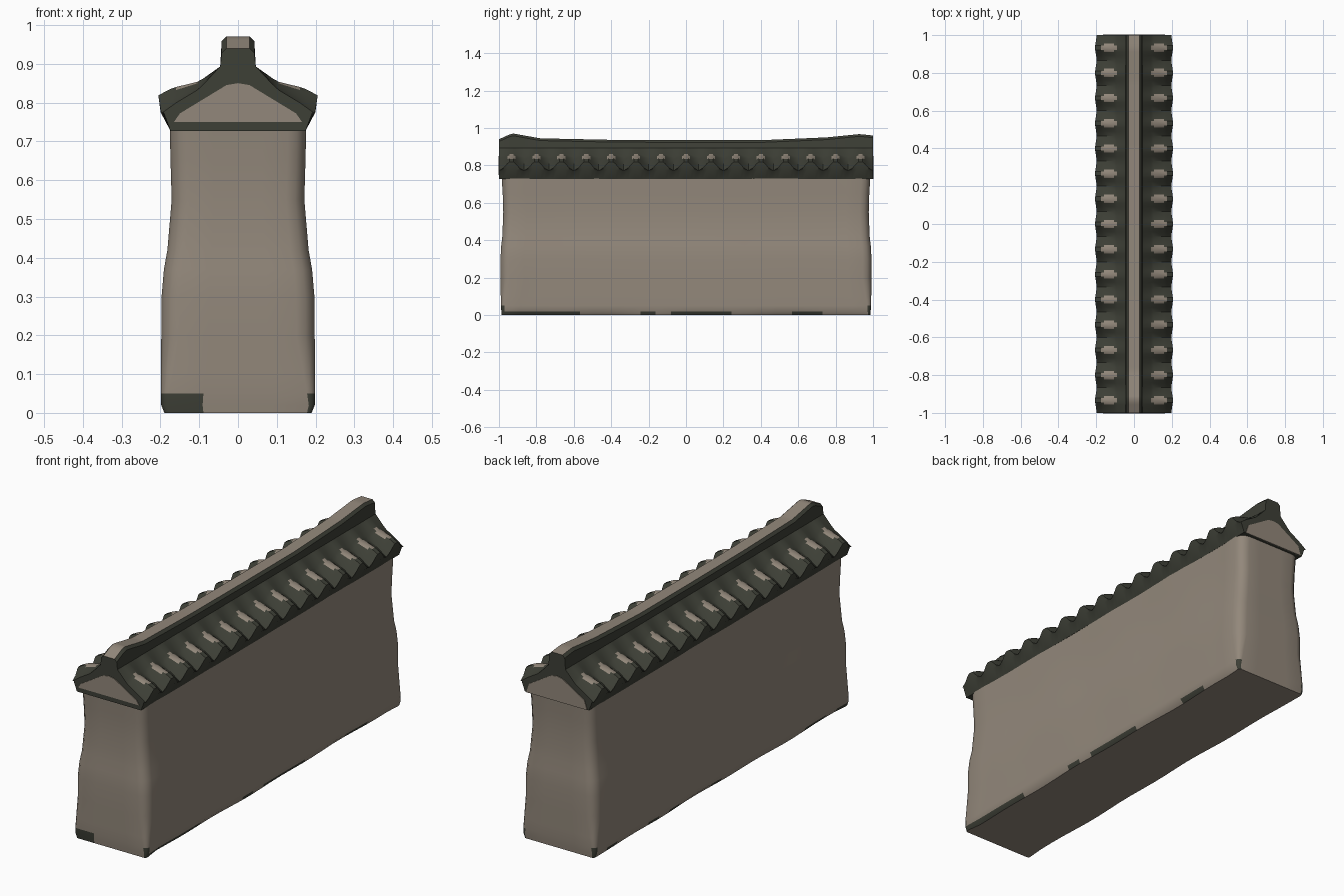
import bpy, bmesh, math, random
from mathutils import Vector

if "Cube" in bpy.data.objects:
    bpy.data.objects.remove(bpy.data.objects["Cube"])

random.seed(4)


def material(name, rgb):
    m = bpy.data.materials.new(name)
    m.diffuse_color = (*rgb, 1)
    m.use_nodes = True
    m.node_tree.nodes["Principled BSDF"].inputs["Base Color"].default_value = m.diffuse_color
    return m


STONE = material("warm grey plaster", (0.29, 0.245, 0.197))
TILE = material("dark grey green tile", (0.047, 0.050, 0.037))


def lerp_table(table, t):
    for (a, va), (b, vb) in zip(table, table[1:]):
        if t <= b:
            return va + (vb - va) * (t - a) / (b - a)
    return table[-1][1]


def loft(name, rings, rule, mats=(STONE, TILE), cap_index=0):
    """Skin closed rings; rule(face centre) gives the material index."""
    bm = bmesh.new()
    vs = [[bm.verts.new(p) for p in ring] for ring in rings]
    n = len(vs[0])
    for a, b in zip(vs, vs[1:]):
        for i in range(n):
            j = (i + 1) % n
            f = bm.faces.new((a[i], a[j], b[j], b[i]))
            f.material_index = rule(f.calc_center_median())
    for ring in (vs[0], vs[-1]):
        bm.faces.new(ring).material_index = cap_index
    bmesh.ops.recalc_face_normals(bm, faces=bm.faces)
    me = bpy.data.meshes.new(name)
    bm.to_mesh(me)
    bm.free()
    for m in mats:
        me.materials.append(m)
    ob = bpy.data.objects.new(name, me)
    bpy.context.collection.objects.link(ob)
    return ob


def smooth(ob, degrees):
    bpy.ops.object.select_all(action='DESELECT')
    ob.select_set(True)
    bpy.context.view_layer.objects.active = ob
    bpy.ops.object.shade_smooth_by_angle(angle=math.radians(degrees))


# Wall body: rounded rectangles stacked up, pinched at mid height
WIDTH = [(0, .190), (.02, .198), (.05, .199), (.3, .197), (.37, .191),
         (.42, .182), (.55, .171), (.65, .174), (.74, .176)]
LENGTH = [(0, .985), (.05, .99), (.3, .992), (.37, .988), (.42, .982),
          (.55, .977), (.65, .98), (.74, .986)]


def wall_ring(z):
    w, l = lerp_table(WIDTH, z), lerp_table(LENGTH, z)
    r = .012 + .035 * min(1, z / .2)
    pts = []
    for k, (sx, sy) in enumerate([(1, -1), (1, 1), (-1, 1), (-1, -1)]):
        for s in range(4):
            a = math.radians(-90 + 90 * k + 30 * s)
            pts.append(Vector((sx * (w - r) + r * math.cos(a), sy * (l - r) + r * math.sin(a), z)))
    out = []
    for i, p in enumerate(pts):
        out.append(p)
        if i % 4 == 3:
            q = pts[(i + 1) % 16]
            steps = 24 if abs(q.y - p.y) > 1 else 4
            out += [p.lerp(q, s / steps) for s in range(1, steps)]
    # Worn, slightly wavy long sides and chipped foot
    for p in out:
        if abs(p.y) < .9:
            depth = .012 if z < .01 else .003
            wave = .5 + .5 * math.sin(9 * p.y + 5 * z) * math.cos(4 * p.y + math.copysign(1, p.x))
            p.x -= math.copysign(depth * wave, p.x) if abs(p.x) > .1 else 0
    return out


def wall_rule(c):
    corner = abs(c.x) > .15 and abs(c.y) > .95
    if c.z < .05 and corner:
        return 1
    if c.z < .04 and c.y < -.95 and c.x < -.06:
        return 1
    if c.z < .02 and abs(c.x) > .15:
        return int(random.random() < .4)
    return 0


LEVELS = [0, .02, .05, .1, .2, .3, .37, .42, .48, .55, .65, .74]
smooth(loft("wall_body", [wall_ring(z) for z in LEVELS], wall_rule), 50)

# Tiled roof cap: one profile swept along y, with 15 raised tile rows
PITCH = 2 / 15
SLOPE = [(.198, .822), (.175, .838), (.16, .843), (.105, .855), (.09, .863), (.046, .893)]
RIDGE = [(0, .94), (.07, .972), (.22, .945), (.6, .937), (1, .935), (1.4, .935),
         (1.75, .95), (1.93, .968), (2, .96)]


def row_offset(y):
    return (y + 1) % PITCH - PITCH / 2


def roof_ring(y):
    bump = .5 + .5 * math.cos(2 * math.pi * row_offset(y) / PITCH)
    top = lerp_table(RIDGE, y + 1)
    half = [(.174, .727), (.192 + .008 * bump, .775)]
    for x, z in SLOPE:
        drop = .05 * (1 - bump) * min(1, (x - .046) / .13)
        half.append((x + (.008 * bump if x > .19 else 0), z - drop))
    half += [(.042, top - .012), (.03, top)]
    ring = half + [(-x, z) for x, z in reversed(half)]
    return [Vector((x, y, z)) for x, z in ring]


def roof_rule(c):
    x, d = abs(c.x), abs(row_offset(c.y))
    if x < .02 and c.z > .9:            # pale ridge top
        return 0
    if c.z > .78 and .09 < x < .175:    # pale oval on each tile row
        if d < .011 or (d < .022 and .105 < x < .16):
            return 0
    return 1


OFFSETS = [-PITCH / 2, -.042, -.022, -.011, .011, .022, .042]
stations = [-1 + PITCH * (k + .5) + o for k in range(15) for o in OFFSETS] + [1 - 1e-6]
stations[0] = -1 + 1e-6
roof = loft("tiled_roof_cap", [roof_ring(y) for y in stations], roof_rule, cap_index=1)
smooth(roof, 35)

# Pale gable panels under the roof at both ends
for name, side, foot in (("front_gable_panel", -1, .75), ("back_gable_panel", 1, .727)):
    half = [(.165, foot), (.15, .772), (.03, .845)]
    outline = half + [(0, .85)] + [(-x, z) for x, z in reversed(half)]
    rings = [[Vector((x, side * y, z)) for x, z in outline] for y in (.997, 1.003)]
    loft(name, rings, lambda c: 0, mats=(STONE,))
